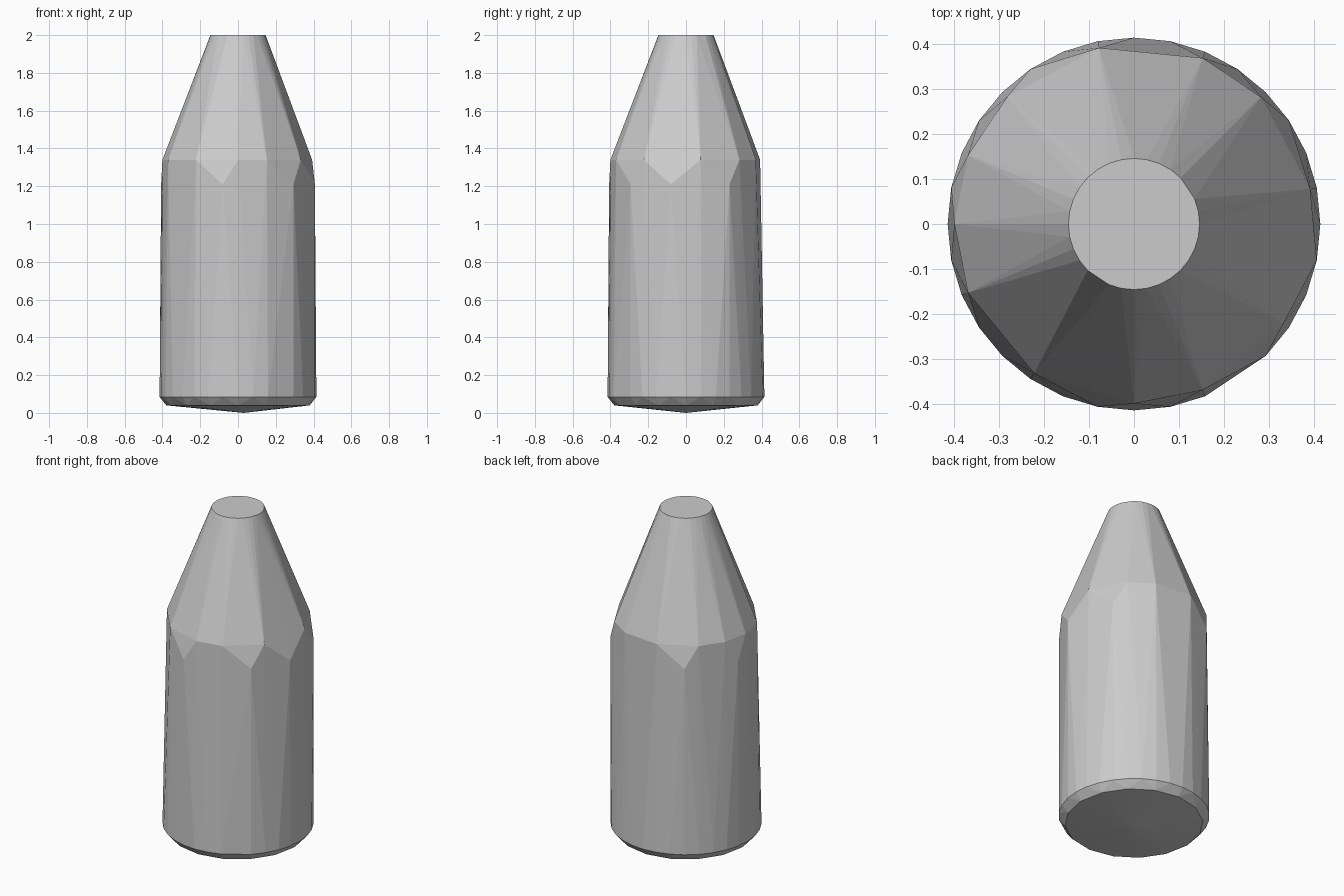
import bpy, bmesh
from math import cos, sin, pi

cube = bpy.data.objects.get("Cube")
if cube:
    bpy.data.objects.remove(cube, do_unlink=True)

# One plain grey material
grey = bpy.data.materials.new("plain grey")
grey.use_nodes = True
colour = (0.6, 0.6, 0.6, 1)
grey.diffuse_color = colour
grey.node_tree.nodes["Principled BSDF"].inputs["Base Color"].default_value = colour

STEPS = 32
bm = bmesh.new()


def ring(radius, z, steps):
    """Add the chosen steps of a 32-sided ring."""
    for i in steps:
        a = 2 * pi * i / STEPS
        bm.verts.new((radius * cos(a), radius * sin(a), z))


def all_but(*skipped):
    return [i for i in range(STEPS) if i not in skipped]


bm.verts.new((0.03, 0, 0))                                   # shallow base point
ring(0.38, 0.04, range(0, STEPS, 2))                         # chamfered foot
ring(0.415, 0.085, all_but(27))                              # bottom of the wall
ring(0.415, 1.21, (3, 11, 15, 23, 28, 31))                   # facet tips under the shoulder
ring(0.4, 1.34, (1, 4, 6, 9, 12, 14, 16, 18, 21, 24, 26, 29))  # faceted shoulder
ring(0.146, 2.0, all_but(3, 21))                             # flat mouth

# Wrap the rings in one faceted shell
hull = bmesh.ops.convex_hull(bm, input=bm.verts[:])
loose = [v for v in bm.verts if not v.link_faces]
bmesh.ops.delete(bm, geom=loose, context='VERTS')
bmesh.ops.dissolve_limit(bm, angle_limit=0.002, verts=bm.verts[:], edges=bm.edges[:])
bmesh.ops.recalc_face_normals(bm, faces=bm.faces[:])

mesh = bpy.data.meshes.new("bottle_body")
bm.to_mesh(mesh)
bm.free()
mesh.materials.append(grey)
bottle = bpy.data.objects.new("bottle_body", mesh)
bpy.context.collection.objects.link(bottle)
